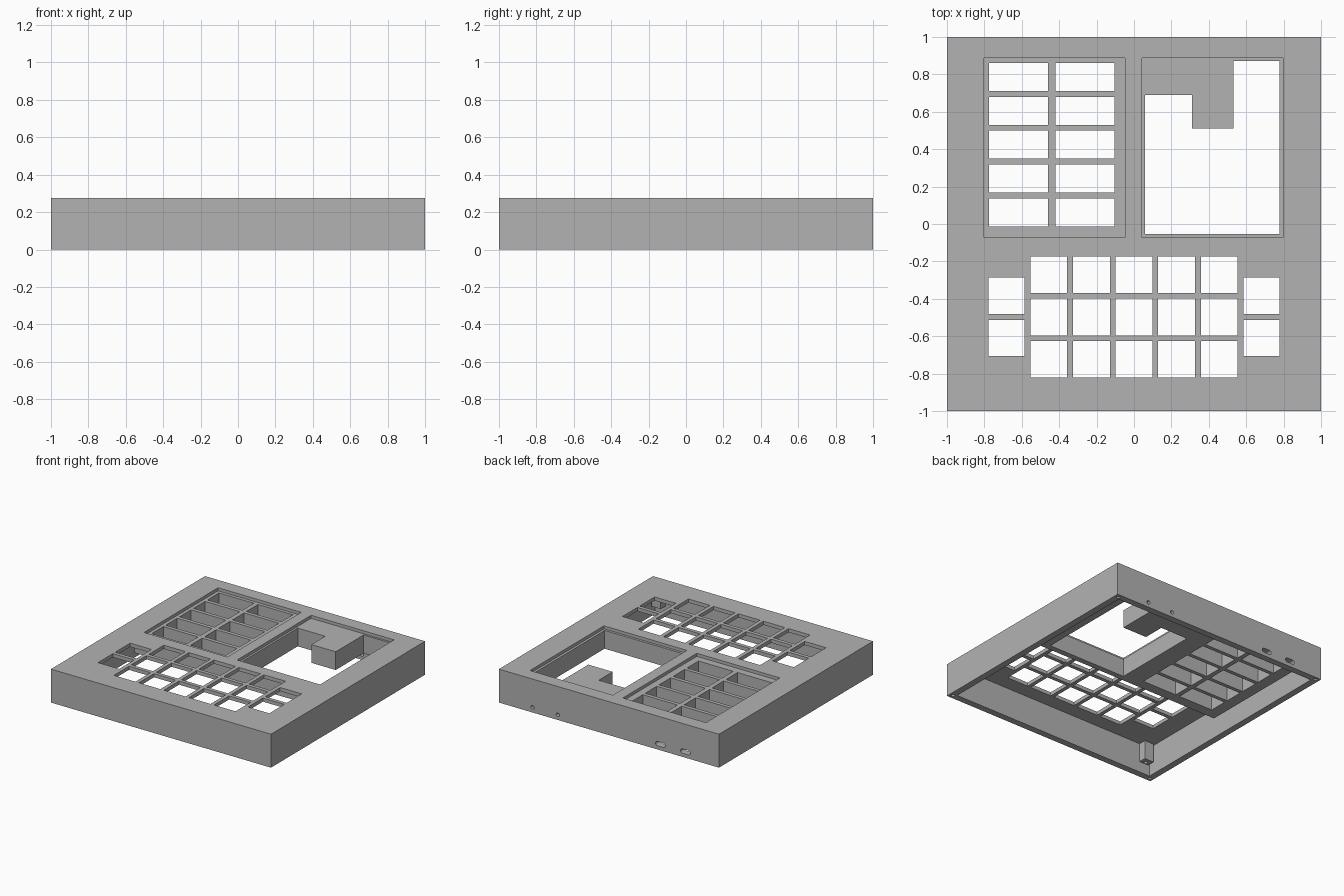
import bpy, bmesh, math
from mathutils import Matrix, Vector

cube = bpy.data.objects.get("Cube")
if cube:
    bpy.data.objects.remove(cube, do_unlink=True)

grey = bpy.data.materials.new("plain_grey")
grey.use_nodes = True
grey.diffuse_color = (0.45, 0.45, 0.45, 1)
grey.node_tree.nodes["Principled BSDF"].inputs["Base Color"].default_value = grey.diffuse_color


def rect(x0, x1, y0, y1):
    return [(x0, y0), (x1, y0), (x1, y1), (x0, y1)]


def square(x, y, half):
    return rect(x - half, x + half, y - half, y + half)


def capsule(x, y, radius, half=0.0, steps=8):
    """Round hole, or a round-ended slot when half is above zero."""
    points = []
    for side in (1, -1):
        for i in range(steps + (1 if half else 0)):
            a = math.pi * i / steps - side * math.pi / 2
            points.append((x + side * half + radius * math.cos(a), y + radius * math.sin(a)))
    return points


def solid(name, outlines, z0, z1, matrix=Matrix.Identity(4)):
    """One object holding an upright prism for each outline."""
    bm = bmesh.new()
    for outline in outlines:
        base = bm.faces.new([bm.verts.new((x, y, z0)) for x, y in outline])
        top = bmesh.ops.extrude_face_region(bm, geom=[base])["geom"]
        bmesh.ops.translate(bm, vec=Vector((0, 0, z1 - z0)),
                            verts=[v for v in top if isinstance(v, bmesh.types.BMVert)])
    bm.transform(matrix)
    bmesh.ops.recalc_face_normals(bm, faces=bm.faces)
    mesh = bpy.data.meshes.new(name)
    bm.to_mesh(mesh)
    bm.free()
    mesh.materials.append(grey)
    obj = bpy.data.objects.new(name, mesh)
    bpy.context.collection.objects.link(obj)
    return obj


def combine(target, tool, operation):
    """Apply one boolean and discard the tool."""
    tool.hide_render = True
    mod = target.modifiers.new(tool.name, "BOOLEAN")
    mod.operation, mod.object, mod.solver = operation, tool, "EXACT"
    bpy.context.view_layer.update()
    result = bpy.data.meshes.new_from_object(
        target.evaluated_get(bpy.context.evaluated_depsgraph_get()))
    target.modifiers.clear()
    target.data = result
    bpy.data.objects.remove(tool, do_unlink=True)


HEIGHT, DECK, BLOCK_Z, POST_Z = 0.275, 0.245, 0.10, 0.09
corners = [(sx, sy) for sx in (-1, 1) for sy in (-1, 1)]

# Open-bottomed case
case = solid("control_case", [square(0, 0, 1)], 0, HEIGHT)
combine(case, solid("cavity", [square(0, 0, 0.945)], -0.1, DECK), "DIFFERENCE")

# Thick block around tray and pocket, and the corner posts
combine(case, solid("block", [rect(-0.87, 0.87, -0.1, 0.92)], BLOCK_Z, 0.262), "UNION")
posts = [square(sx * 0.89, sy * 0.925, 0.042) for sx, sy in corners]
combine(case, solid("posts", posts, POST_Z, 0.255), "UNION")

# Shallow recesses in the deck
recesses = [rect(-0.803, -0.047, -0.073, 0.888), rect(0.043, 0.797, -0.073, 0.888)]
combine(case, solid("recesses", recesses, 0.25, 0.4), "DIFFERENCE")

# Tray slots, five rows of two
slots = [rect(x, x + 0.316, y, y + 0.15)
         for x in (-0.775, -0.421) for y in [-0.013 + 0.181 * i for i in range(5)]]
combine(case, solid("tray_slots", slots, -0.1, 0.4), "DIFFERENCE")

# Large pocket with a tab reaching in from the back
pocket = [(0.06, -0.053), (0.777, -0.053), (0.777, 0.872), (0.531, 0.872),
          (0.531, 0.51), (0.31, 0.51), (0.31, 0.69), (0.06, 0.69)]
combine(case, solid("pocket", [pocket], -0.1, 0.4), "DIFFERENCE")

# Key holes: middle grid and a pair at each side
keys = [square(0.2275 * i, -0.497 + 0.2265 * j, 0.098) for i in range(-2, 3) for j in (-1, 0, 1)]
keys += [square(sx * 0.682, y, 0.097) for sx in (-1, 1) for y in (-0.384, -0.609)]
combine(case, solid("key_holes", keys, 0.15, 0.4), "DIFFERENCE")

# Screw holes in the rim and the posts
screws = [capsule(sx * 0.968, sy * 0.968, 0.014) for sx, sy in corners]
combine(case, solid("rim_screws", screws, -0.1, 0.15), "DIFFERENCE")
screws = [capsule(sx * 0.89, sy * 0.925, 0.014) for sx, sy in corners]
combine(case, solid("post_screws", screws, -0.1, 0.18), "DIFFERENCE")

# Round and slotted ports through the back wall
ports = [capsule(x, 0.042, 0.015) for x in (0.465, 0.695)]
ports += [capsule(x, 0.048, 0.018, 0.026) for x in (-0.467, -0.695)]
combine(case, solid("ports", ports, -1.1, -0.9, Matrix.Rotation(math.pi / 2, 4, "X")), "DIFFERENCE")

for poly in case.data.polygons:
    poly.use_smooth = False
    poly.material_index = 0
